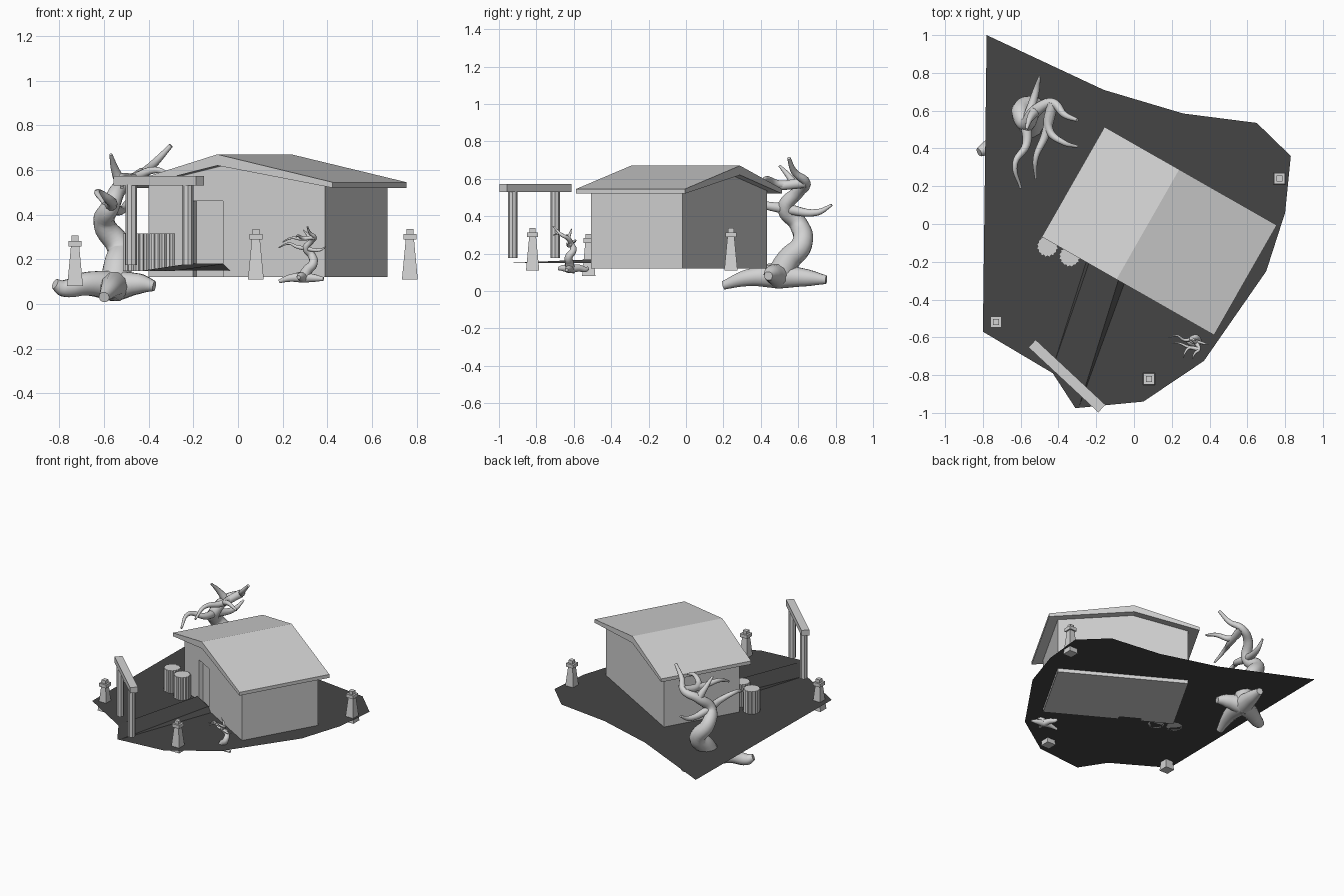
import bpy, bmesh, math
from mathutils import Vector, Matrix

cube = bpy.data.objects.get("Cube")
if cube:
    bpy.data.objects.remove(cube)


def material(name, value):
    mat = bpy.data.materials.new(name)
    mat.use_nodes = True
    color = (value, value, value, 1)
    mat.diffuse_color = color
    mat.node_tree.nodes["Principled BSDF"].inputs["Base Color"].default_value = color
    return mat


PALE = material("pale_grey", .65)
DARK = material("dark_ground", .06)
GROUND = .147


def finish(name, bm, mat=PALE, loc=(0, 0, 0), turn=0):
    """Turn a bmesh into a placed, coloured object."""
    bmesh.ops.recalc_face_normals(bm, faces=bm.faces)
    mesh = bpy.data.meshes.new(name)
    bm.to_mesh(mesh)
    bm.free()
    mesh.materials.append(mat)
    ob = bpy.data.objects.new(name, mesh)
    ob.location = loc
    ob.rotation_euler.z = math.radians(turn)
    bpy.context.collection.objects.link(ob)
    return ob


def prism(name, points, direction, **placing):
    """Extrude a flat outline along a direction."""
    bm = bmesh.new()
    face = bm.faces.new([bm.verts.new(p) for p in points])
    new = bmesh.ops.extrude_face_region(bm, geom=[face], use_keep_orig=True)["geom"]
    moved = [item for item in new if isinstance(item, bmesh.types.BMVert)]
    bmesh.ops.translate(bm, vec=direction, verts=moved)
    return finish(name, bm, **placing)


def box(bm, width, depth, height, middle):
    matrix = Matrix.Translation((0, 0, middle)) @ Matrix.Diagonal((width, depth, height, 1))
    bmesh.ops.create_cube(bm, size=1, matrix=matrix)


def column(bm, sides, bottom_radius, top_radius, low, high, turn=0):
    matrix = Matrix.Translation((0, 0, (low + high) / 2)) @ Matrix.Rotation(turn, 4, "Z")
    bmesh.ops.create_cone(bm, cap_ends=True, segments=sides, radius1=bottom_radius,
                          radius2=top_radius, depth=high - low, matrix=matrix)


# Ground sheet
outline = [(-.78, 1), (-.16, .71), (.26, .585), (.65, .535), (.83, .36), (.8, .06),
           (.7, -.25), (.37, -.725), (.05, -.94), (-.31, -.975), (-.43, -.79), (-.8, -.57)]
bm = bmesh.new()
bm.faces.new([bm.verts.new((x, y, GROUND)) for x, y in reversed(outline)])
ground = finish("ground", bm, DARK)
if ground.data.polygons[0].normal.z < 0:
    ground.data.flip_normals()

# Path rising from the gate to the door
low, high = GROUND + .002, .18
bm = bmesh.new()
front_left, front_right, back_right, back_left, top_right, top_left = [
    bm.verts.new(p) for p in ((-.43, -.76, low), (-.29, -.965, low), (-.035, -.27, low),
                              (-.24, -.16, low), (-.068, -.25, high), (-.222, -.16, high))]
for corners in ((front_left, front_right, top_right, top_left),
                (front_right, back_right, top_right),
                (front_left, top_left, back_left),
                (back_right, back_left, top_left, top_right),
                (front_left, back_left, back_right, front_right)):
    bm.faces.new(corners)
finish("path", bm, DARK)

# House: body, front wall with a doorway notch, and gabled roof
house = dict(loc=(.134, -.037, 0), turn=-29.7)
half, reach, ridge, floor, recess = .455, .282, -.07, .12, .03
eave, overhang, verge = .545, .525, .335
gable = [(half, floor), (half, eave), (ridge, .64), (-half, eave), (-half, floor)]
door = [(-.225, floor), (-.225, .46), (ridge, .46), (ridge, floor)]
roof = [(-overhang, eave), (ridge, .67), (overhang, eave),
        (overhang, .52), (ridge, .62), (-overhang, .52)]
prism("house_body", [(u, recess - reach, z) for u, z in gable],
      (0, 2 * reach - recess, 0), **house)
prism("house_front_wall", [(u, -reach, z) for u, z in gable + door], (0, recess, 0), **house)
prism("roof", [(u, -verge, z) for u, z in roof], (0, 2 * verge, 0), **house)

# Gate: beam on two round posts
bm = bmesh.new()
box(bm, .505, .055, .042, .551)
finish("gate_beam", bm, loc=(-.355, -.805, 0), turn=-43)
for side, x, y in (("right", -.478, -.7), ("left", -.225, -.927)):
    bm = bmesh.new()
    column(bm, 8, .025, .025, .175, .535)
    finish("gate_post_" + side, bm, loc=(x, y, 0))

# Fluted barrels beside the door
flutes = 16
ring = []
for i in range(2 * flutes):
    radius, angle = (.058 if i % 2 else .051), i * math.pi / flutes
    ring.append((radius * math.cos(angle), radius * math.sin(angle), GROUND))
for side, x, y in (("right", -.458, -.118), ("left", -.34, -.17)):
    prism("barrel_" + side, ring, (0, 0, .168), loc=(x, y, 0))

# Stone lanterns: tapered tower, cap and knob
for side, place in (("right", (-.73, -.52, .08)), ("front", (.08, -.82, .11)),
                    ("left", (.77, .24, .11))):
    bm = bmesh.new()
    column(bm, 4, .05, .026, 0, .18, math.pi / 4)
    box(bm, .058, .058, .025, .19)
    box(bm, .032, .032, .025, .213)
    finish("lantern_" + side, bm, loc=place)

# Twisted tree: trunk path, then limbs that leave it at a numbered joint
trunk = [(-.55, .5, .08), (-.54, .55, .17), (-.53, .62, .25), (-.6, .6, .36), (-.57, .53, .44),
         (-.52, .6, .53), (-.43, .64, .58), (-.37, .58, .635), (-.3, .55, .71)]
branches = [
    (5, [(-.55, .56, .6), (-.57, .5, .67)]),
    (4, [(-.57, .42, .46), (-.63, .32, .5), (-.6, .19, .45)]),
    (4, [(-.52, .7, .42), (-.5, .78, .46)]),
    (6, [(-.47, .47, .56), (-.52, .35, .57), (-.52, .24, .52)]),
    (6, [(-.45, .5, .57), (-.37, .43, .6), (-.3, .41, .58)]),
]
roots = [
    [(-.68, .44, .09), (-.78, .4, .07), (-.82, .38, .09)],
    [(-.44, .46, .09), (-.375, .44, .08)],
    [(-.52, .65, .07), (-.5, .75, .06)],
    [(-.57, .33, .07), (-.6, .2, .03)],
]
curve = bpy.data.curves.new("tree", "CURVE")
curve.dimensions = "3D"
curve.bevel_depth = 1
curve.bevel_resolution = 3
curve.resolution_u = 6
curve.use_fill_caps = True


def limb(points, thick, thin):
    """Add a smooth limb that tapers evenly along its points."""
    spline = curve.splines.new("BEZIER")
    last = len(points) - 1
    spline.bezier_points.add(last)
    for i, (knot, point) in enumerate(zip(spline.bezier_points, points)):
        knot.co = point
        knot.radius = thick + (thin - thick) * i / last
        knot.handle_left_type = knot.handle_right_type = "AUTO"


limb(trunk, .073, .01)
for joint, points in branches:
    limb([trunk[joint]] + points, .03, .007)
for points in roots:
    limb([trunk[0]] + points, .07, .024)
curve.materials.append(PALE)
tree = bpy.data.objects.new("tree", curve)
bpy.context.collection.objects.link(tree)
bpy.ops.object.select_all(action="DESELECT")
tree.select_set(True)
bpy.context.view_layer.objects.active = tree
bpy.ops.object.convert(target="MESH")
tree = bpy.context.object
bpy.ops.object.shade_smooth_by_angle(angle=math.radians(50))

# Small copy of the tree, turned a quarter
small = bpy.data.objects.new("small_tree", tree.data)
small.scale = Vector((1, 1, 1)) * .36
small.rotation_euler.z = -math.pi / 2
small.location = (.113, -.818, .09)
bpy.context.collection.objects.link(small)
